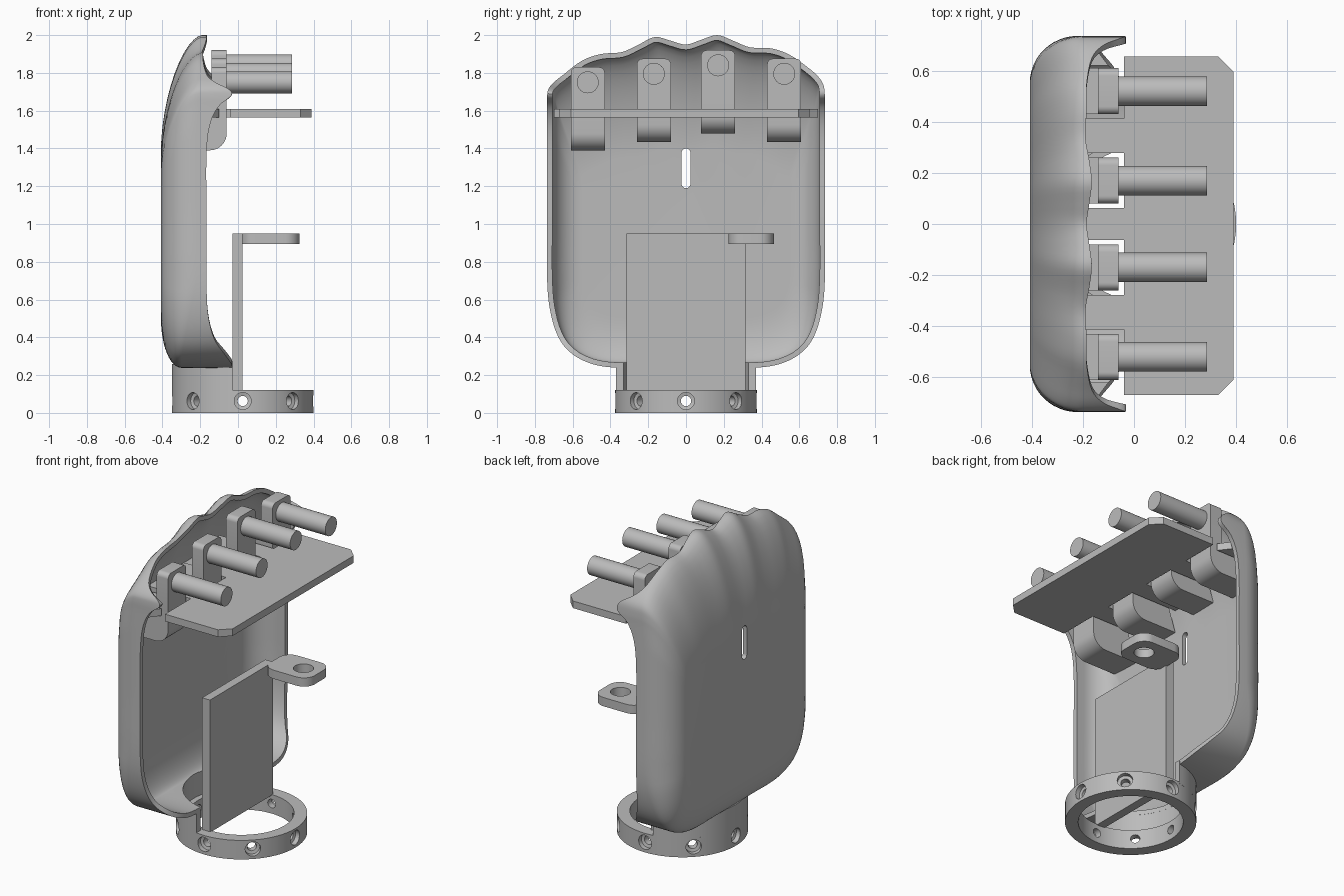
import bpy, bmesh, math
from mathutils import Vector

cube = bpy.data.objects.get("Cube")
if cube:
    bpy.data.objects.remove(cube, do_unlink=True)

GREY = (0.5, 0.5, 0.5, 1)
mat = bpy.data.materials.new("plain grey")
mat.use_nodes = True
mat.diffuse_color = GREY
mat.node_tree.nodes["Principled BSDF"].inputs["Base Color"].default_value = GREY


def loft(name, rings, first_cap=True):
    """Skin a list of equal-length closed rings, with end caps."""
    bm = bmesh.new()
    rows = [[bm.verts.new(p) for p in ring] for ring in rings]
    n = len(rows[0])
    for a, b in zip(rows, rows[1:]):
        for i in range(n):
            k = (i + 1) % n
            bm.faces.new((a[i], b[i], b[k], a[k]))
    bm.faces.new(rows[-1][::-1])
    if first_cap:
        bm.faces.new(rows[0])
        bmesh.ops.recalc_face_normals(bm, faces=bm.faces)
    mesh = bpy.data.meshes.new(name)
    bm.to_mesh(mesh)
    bm.free()
    mesh.materials.append(mat)
    ob = bpy.data.objects.new(name, mesh)
    bpy.context.collection.objects.link(ob)
    return ob


def prism(name, pts, axis, lo, hi):
    """Extrude a 2D outline along x, y or z."""
    place = {"x": lambda a, b, h: (h, a, b),
             "y": lambda a, b, h: (a, h, b),
             "z": lambda a, b, h: (a, b, h)}[axis]
    return loft(name, [[place(a, b, h) for a, b in pts] for h in (lo, hi)])


def arc(cx, cy, r, a0=0, a1=360, n=48):
    full = abs(a1 - a0) == 360
    steps = n if full else n + 1
    angles = [math.radians(a0 + (a1 - a0) * i / n) for i in range(steps)]
    return [(cx + r * math.cos(t), cy + r * math.sin(t)) for t in angles]


def rounded(x0, y0, x1, y1, r):
    return (arc(x1 - r, y1 - r, r, 0, 90, 8) + arc(x0 + r, y1 - r, r, 90, 180, 8)
            + arc(x0 + r, y0 + r, r, 180, 270, 8) + arc(x1 - r, y0 + r, r, 270, 359.9, 8))


def finish(ob, cutters=()):
    """Cut, bake the modifiers and shade smooth with sharp edges."""
    for c in cutters:
        c.hide_render = True
        m = ob.modifiers.new("cut", "BOOLEAN")
        m.operation, m.solver, m.object = "DIFFERENCE", "EXACT", c
    bpy.context.view_layer.update()
    graph = bpy.context.evaluated_depsgraph_get()
    baked = bpy.data.meshes.new_from_object(ob.evaluated_get(graph))
    ob.modifiers.clear()
    ob.data = baked
    for c in cutters:
        bpy.data.objects.remove(c, do_unlink=True)
    bpy.ops.object.select_all(action="DESELECT")
    ob.select_set(True)
    bpy.context.view_layer.objects.active = ob
    bpy.ops.object.shade_smooth_by_angle(angle=math.radians(35))
    return ob


def spline(points, sub):
    """Closed Catmull-Rom curve through the points."""
    p = [Vector(q) for q in points]
    n, out = len(p), []
    for i in range(n):
        a, b, c, d = p[i - 1], p[i], p[(i + 1) % n], p[(i + 2) % n]
        for s in range(sub):
            t = s / sub
            out.append(0.5 * (2 * b + (c - a) * t + (2 * a - 5 * b + 4 * c - d) * t * t
                              + (3 * b - a - 3 * c + d) * t ** 3))
    return out


def clamp(t):
    return max(0.0, min(1.0, t))


# Shell rim: y, z and rim depth x, up one side, over the wavy top, down the other
side = [(.2, .24, -.03), (.38, .24, -.03), (.5, .26, -.035), (.6, .31, -.07),
        (.67, .39, -.125), (.715, .52, -.158), (.735, .7, -.167), (.735, 1.05, -.167),
        (.735, 1.36, -.167), (.735, 1.52, -.15), (.735, 1.62, -.105), (.735, 1.68, -.035)]
top = [(.728, 1.735, -.05), (.7, 1.78, -.12), (.65, 1.825, -.165), (.55, 1.895, -.185),
       (.45, 1.93, -.185), (.34, 1.935, -.19), (.25, 1.97, -.175), (.165, 2.0, -.165),
       (.08, 1.975, -.175), (0, 1.95, -.185), (-.08, 1.97, -.175), (-.165, 1.99, -.165),
       (-.25, 1.95, -.175), (-.34, 1.91, -.19), (-.45, 1.90, -.185), (-.55, 1.865, -.185),
       (-.65, 1.79, -.165), (-.7, 1.75, -.12), (-.728, 1.715, -.05)]
rim = spline([(0, .24, -.03)] + side + top + [(-y, z, x) for y, z, x in side[::-1]], 4)

BACK = -.408
STEPS = 12
rings = [[] for _ in range(STEPS + 2)]
for y, z, xr in rim:
    up = clamp((z - 1.5) / .35)
    low = clamp((.7 - z) / .4)
    xs = min(xr - .01, -.22 - .08 * low + .03 * up)
    qy, qz = y * .75, .5 + (z - .24) * .51
    power = 2 - .3 * up
    rings[0].append((xr, y, z))
    for k in range(STEPS + 1):
        t = k / STEPS * math.pi / 2
        c, s = math.cos(t) ** (2 / power), math.sin(t) ** (2 / power)
        if k == STEPS:
            c = 0
        rings[k + 1].append((xs + (BACK - xs) * s, qy + (y - qy) * c, qz + (z - qz) * c))
shell = loft("palm_shell", rings, first_cap=False)
wall = shell.modifiers.new("wall", "SOLIDIFY")
wall.thickness, wall.offset = .028, -1

CX = .025
slot = prism("slot_cutter", rounded(-.023, 1.19, .023, 1.4, .022), "x", -.6, -.3)
throat = prism("throat_cutter", arc(CX, 0, .335), "z", .1, .36)
finish(shell, [slot, throat])

# Half-round neck between shell and wrist ring
neck = arc(CX, 0, .375, 98.4, 261.6) + arc(CX, 0, .335, 260.5, 99.5)
finish(prism("neck", neck, "z", .11, .26))

# Wrist ring with eight countersunk screw holes
cutters = [prism("bore_cutter", arc(CX, 0, .3, n=64), "z", -.1, .3)]
for i in range(8):
    a = i * math.pi / 4
    out, across = Vector((math.cos(a), math.sin(a), 0)), Vector((-math.sin(a), math.cos(a), 0))
    centre = Vector((CX, 0, .063))
    rings = []
    for d, r in ((.25, .027), (.34, .027), (.345, .045), (.42, .045)):
        rings.append([centre + out * d + across * u + Vector((0, 0, v))
                      for u, v in arc(0, 0, r, n=20)])
    cutters.append(loft("screw_cutter", rings))
finish(prism("wrist_ring", arc(CX, 0, .375, n=64), "z", 0, .12), cutters)

# Upright plate with a drilled tab
prism("upright_plate", [(-.03, -.315), (CX, -.315), (CX, .315), (-.03, .315)], "z", .115, .95)
hole = prism("tab_cutter", arc(.215, .345, .058, n=32), "z", .8, 1.1)
finish(prism("tab", rounded(.015, .225, .325, .465, .075), "z", .895, .95), [hole])

# Finger mounts: foot, upright and pin
fingers = [(-.52, 1.39), (-.17, 1.435), (.17, 1.48), (.52, 1.435)]
for i, (y, b) in enumerate(fingers, 1):
    foot = ([(-.375, b)] + arc(-.15, b + .09, .09, 270, 360, 10)
            + [(-.06, b + .2), (-.31, b + .2)])
    finish(prism(f"finger_foot_{i}", foot, "y", y - .09, y + .09))
    finish(prism(f"finger_upright_{i}", rounded(y - .09, b + .12, y + .09, b + .44, .03),
                 "x", -.14, -.06))
    finish(prism(f"finger_pin_{i}", arc(y, b + .36, .058, n=32), "x", -.07, .285))

# Shelf with clearance notches around the mounts
shelf = [(.39, .595), (.39, -.61), (.33, -.67), (-.04, -.67)]
gap = .107
for (ya, _), (yb, _) in zip(fingers, fingers[1:]):
    shelf += [(-.04, ya + gap), (-.36, ya + gap), (-.36, yb - gap), (-.04, yb - gap)]
shelf += [(-.04, .655), (.33, .655)]
prism("shelf", shelf, "z", 1.565, 1.61)
for s, name in ((1, "left"), (-1, "right")):
    prism(f"shelf_gusset_{name}", [(-.1, s * .62), (-.16, s * .7), (-.3, s * .62)],
          "z", 1.565, 1.61)
